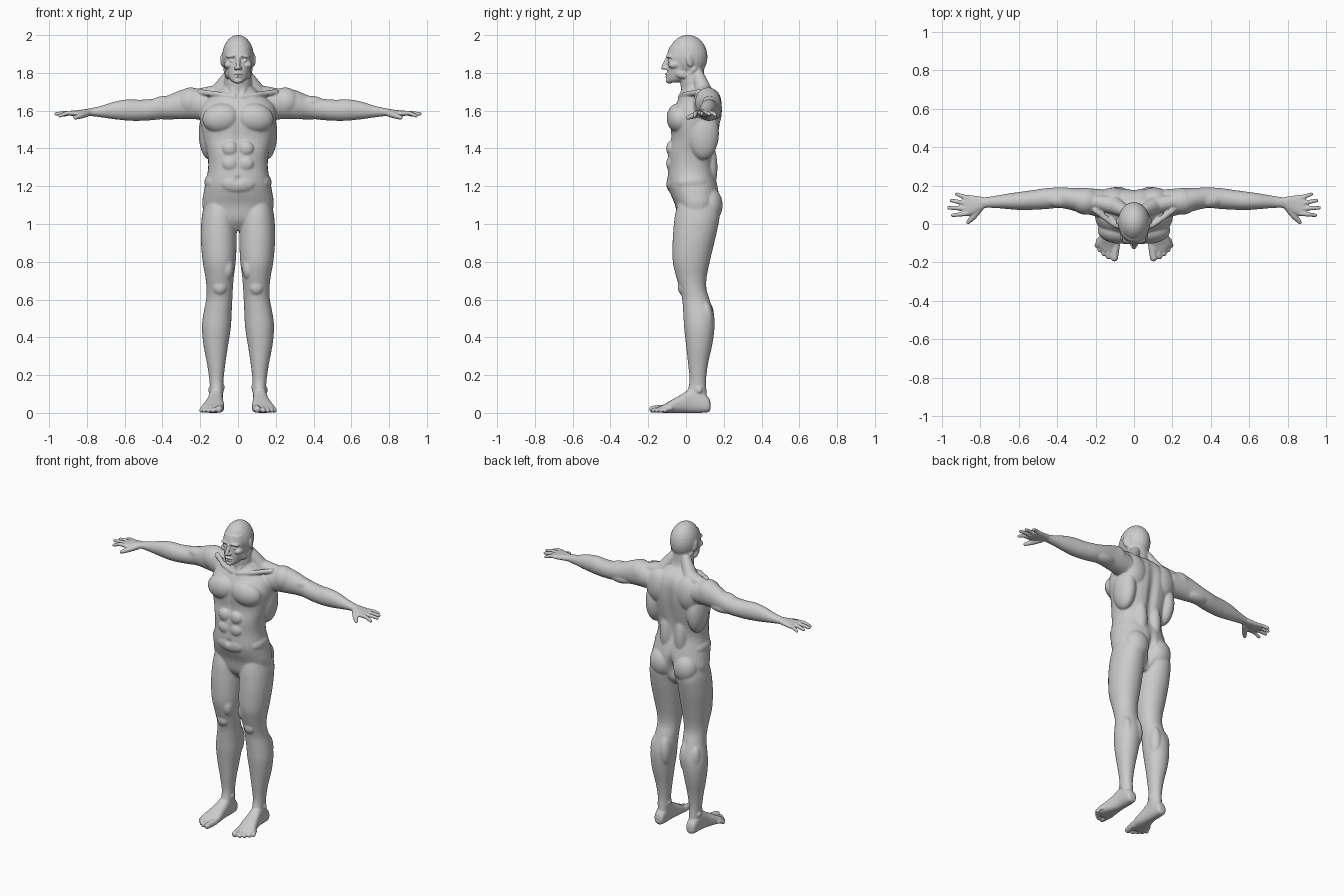
import bpy, bmesh, math
from mathutils import Matrix, Vector, Euler

bm = bmesh.new()


def loft(axis, rows, p=2.0, n=32, steps=4):
    """Closed skin through rows of (t, a0, a1, b0, b1) extents along an axis."""
    pad = [rows[0]] + list(rows) + [rows[-1]]
    fine = []
    for i in range(1, len(pad) - 2):
        for s in range(steps):
            u = s / steps
            fine.append([0.5 * (2 * q1 + (q2 - q0) * u + (2 * q0 - 5 * q1 + 4 * q2 - q3) * u * u
                                + (3 * q1 - q0 - 3 * q2 + q3) * u ** 3)
                         for q0, q1, q2, q3 in zip(*pad[i - 1:i + 3])])
    fine.append(rows[-1])
    rings = []
    for t, a0, a1, b0, b1 in fine:
        ring = []
        for k in range(n):
            c, s = math.cos(2 * math.pi * k / n), math.sin(2 * math.pi * k / n)
            a = (a0 + a1) / 2 + (a1 - a0) / 2 * math.copysign(abs(c) ** (2 / p), c)
            b = (b0 + b1) / 2 + (b1 - b0) / 2 * math.copysign(abs(s) ** (2 / p), s)
            co = [a, b]
            co.insert(axis, t)
            ring.append(bm.verts.new(co))
        rings.append(ring)
    for r, q in zip(rings, rings[1:]):
        for k in range(n):
            bm.faces.new((r[k], r[(k + 1) % n], q[(k + 1) % n], q[k]))
    bm.faces.new(rings[0][::-1])
    bm.faces.new(rings[-1])


def sym(rows):
    return [(z, -r, r, y0, y1) for z, r, y0, y1 in rows]


def ball(loc, size, rot=(0, 0, 0)):
    bmesh.ops.create_uvsphere(bm, u_segments=24, v_segments=16, radius=1,
                              matrix=Matrix.LocRotScale(Vector(loc), Euler(rot), Vector(size)))


def tube(*pts):
    """Rounded tapered chain through (x, y, z, radius) points."""
    for x, y, z, r in pts:
        ball((x, y, z), (r, r, r))
    for p, q in zip(pts, pts[1:]):
        a, b = Vector(p[:3]), Vector(q[:3])
        m = Matrix.Translation((a + b) / 2) @ (b - a).to_track_quat('Z', 'Y').to_matrix().to_4x4()
        bmesh.ops.create_cone(bm, cap_ends=True, segments=20, radius1=p[3], radius2=q[3],
                              depth=(b - a).length, matrix=m)


# Leg
loft(2, [(1.12, .03, .175, -.04, .16), (1.05, .01, .19, -.058, .178), (.98, .007, .196, -.066, .168),
         (.90, .007, .196, -.071, .15), (.80, .012, .187, -.07, .126), (.72, .022, .173, -.052, .11),
         (.66, .027, .167, -.034, .108), (.60, .03, .169, -.02, .125), (.52, .034, .184, -.014, .148),
         (.45, .038, .191, -.01, .151), (.36, .052, .183, 0, .139), (.26, .067, .164, .011, .117),
         (.17, .077, .151, .019, .106), (.10, .078, .148, .005, .11), (.03, .082, .145, .005, .112)], p=2.1)
ball((.085, .122, 1.10), (.082, .072, .095))           # buttock
ball((.055, -.02, .765), (.032, .038, .06))            # inner thigh muscle
ball((.097, -.018, .665), (.038, .026, .04))           # kneecap
ball((.075, .105, .50), (.038, .045, .10))             # calf
ball((.145, .10, .50), (.034, .042, .09))
ball((.083, .06, .135), (.014, .018, .018))            # ankle bones
ball((.147, .07, .12), (.012, .016, .018))

# Foot and toes
loft(1, [(.13, .098, .132, .02, .05), (.12, .086, .147, .004, .08), (.08, .08, .152, 0, .115),
         (.03, .079, .155, 0, .13), (-.02, .077, .166, 0, .1), (-.07, .073, .183, 0, .072),
         (-.11, .077, .194, 0, .048), (-.14, .088, .168, .002, .034)], p=2.5)
tube((.094, -.11, .024, .021), (.102, -.176, .019, .019))
for x, y, dx, dy in ((.128, -.12, .006, .052), (.149, -.11, .008, .045),
                     (.169, -.095, .009, .04), (.182, -.08, .011, .032)):
    tube((x, y, .024, .013), (x + dx * .6, y - dy * .6, .022, .011), (x + dx, y - dy, .013, .0125))

# Arm
loft(0, [(.16, .03, .18, 1.55, 1.70), (.24, .05, .186, 1.555, 1.715), (.30, .065, .187, 1.556, 1.71),
         (.38, .083, .19, 1.557, 1.678), (.45, .078, .187, 1.55, 1.663), (.52, .074, .177, 1.546, 1.658),
         (.58, .072, .169, 1.547, 1.66), (.65, .077, .159, 1.554, 1.649), (.72, .083, .147, 1.564, 1.627),
         (.78, .083, .139, 1.571, 1.613), (.82, .07, .14, 1.572, 1.606)])
ball((.25, .118, 1.645), (.08, .07, .078))             # shoulder muscle
ball((.385, .125, 1.642), (.075, .04, .036))           # biceps
ball((.37, .145, 1.588), (.09, .045, .036))            # triceps

# Hand, fingers and thumb
loft(0, [(.77, .086, .138, 1.573, 1.612), (.82, .06, .146, 1.571, 1.606), (.86, .042, .151, 1.569, 1.601),
         (.88, .043, .151, 1.572, 1.599), (.892, .055, .14, 1.576, 1.595)], p=2.4)
for x0, y0, x1, y1, z1 in ((.87, .055, .943, .045, 1.573), (.875, .081, .963, .084, 1.583),
                           (.873, .108, .95, .122, 1.581), (.862, .134, .922, .155, 1.577)):
    tube((x0, y0, 1.587, .0135), ((x0 + x1) / 2, (y0 + y1) / 2, 1.587, .0115), (x1, y1, z1, .0095))
tube((.80, .083, 1.585, .018), (.835, .038, 1.573, .016), (.862, .01, 1.563, .011))

# Torso muscles, paired
ball((.09, -.04, 1.56), (.1, .062, .078), (0, .15, .12))   # chest
ball((.15, .09, 1.48), (.058, .085, .14))                  # side of the back
ball((.105, .132, 1.60), (.085, .058, .11))                # shoulder blade
ball((.05, .125, 1.30), (.045, .042, .13))                 # lower back
ball((.13, .03, 1.22), (.048, .085, .05))                  # hip
for z in (1.40, 1.32):
    ball((.04, -.083, z), (.043, .022, .038))              # abdomen
tube((.045, .065, 1.79, .03), (.105, .098, 1.69, .048), (.2, .115, 1.683, .036))   # neck to shoulder
tube((.058, .04, 1.82, .02), (.022, -.022, 1.685, .013))                           # neck cord
tube((.02, -.03, 1.672, .014), (.1, -.005, 1.686, .014), (.2, .07, 1.698, .016))   # collarbone

# Face, paired
ball((.033, -.086, 1.888), (.032, .018, .010), (0, .1, .3))    # brow
ball((.032, -.088, 1.865), (.016, .016, .010))                 # eye
ball((.050, -.062, 1.842), (.024, .032, .02))                  # cheek
ball((.013, -.107, 1.824), (.009, .011, .008))                 # nostril
ball((.083, .02, 1.866), (.009, .02, .035), (.2, 0, .35))      # ear
ball((.052, -.03, 1.795), (.016, .04, .022), (-.4, 0, -.25))   # jaw

# Mirror every paired part
dup = bmesh.ops.duplicate(bm, geom=bm.verts[:] + bm.edges[:] + bm.faces[:])["geom"]
bmesh.ops.scale(bm, vec=(-1, 1, 1), verts=[g for g in dup if isinstance(g, bmesh.types.BMVert)])

# Torso
loft(2, sym([(.965, .09, .0, .11), (1.02, .165, -.04, .15), (1.10, .189, -.058, .172),
             (1.16, .183, -.082, .175), (1.22, .172, -.098, .165), (1.30, .158, -.096, .148),
             (1.38, .164, -.095, .155), (1.45, .184, -.08, .168), (1.52, .198, -.083, .18),
             (1.58, .203, -.08, .185), (1.64, .185, -.052, .183), (1.69, .12, -.025, .165),
             (1.73, .08, -.01, .125)]), p=2.3)
ball((0, -.075, 1.215), (.095, .03, .05))

# Neck and head
loft(2, sym([(1.62, .08, -.03, .15), (1.70, .074, -.026, .13), (1.76, .071, -.03, .1),
             (1.85, .068, -.02, .095)]))
ball((0, .01, 1.885), (.084, .104, .116))
loft(2, sym([(1.75, .026, -.095, -.04), (1.765, .043, -.102, .0), (1.80, .060, -.1, .04),
             (1.84, .069, -.099, .06), (1.89, .076, -.101, .08), (1.94, .07, -.087, .09)]), p=2.2)
ball((0, -.088, 1.758), (.025, .02, .015))
tube((0, -.098, 1.878, .010), (0, -.119, 1.828, .0125))
ball((0, -.1, 1.793), (.026, .013, .006))
ball((0, -.098, 1.781), (.021, .013, .006))

bmesh.ops.recalc_face_normals(bm, faces=bm.faces[:])
mesh = bpy.data.meshes.new("body")
bm.to_mesh(mesh)
bm.free()
body = bpy.data.objects.new("body", mesh)
bpy.context.collection.objects.link(body)

# Fuse all parts into one skin
fuse = body.modifiers.new("fuse", 'REMESH')
fuse.mode = 'VOXEL'
fuse.voxel_size = 0.005
skin = bpy.data.meshes.new_from_object(body.evaluated_get(bpy.context.evaluated_depsgraph_get()))
body.modifiers.clear()
body.data = skin

# Hollows: centre, size, push along y
dents = [((.030, -.1, 1.868), (.014, .03, .010), .009), ((-.030, -.1, 1.868), (.014, .03, .010), .009),
         ((0, -.1, 1.787), (.022, .03, .003), .006), ((0, -.1, 1.235), (.012, .03, .012), .014),
         ((0, -.1, 1.46), (.014, .05, .12), .010), ((0, .17, 1.45), (.022, .05, .17), -.018),
         ((0, .18, 1.08), (.014, .06, .06), -.04)]
fine, broad = [], []
for v in skin.vertices:
    x, y, z = v.co
    for c, s, push in dents:
        d = sum(((a - b) / r) ** 2 for a, b, r in zip((x, y, z), c, s))
        if d < 9:
            v.co.y += push * math.exp(-d / 1.5)
    v.co.z = max(v.co.z, 0)
    (fine if abs(x) > .79 or z > 1.75 or (z < .07 and y < -.08) else broad).append(v.index)

# Soften the skin, less on hands, toes and face
group = body.vertex_groups.new(name="soften")
group.add(fine, .22, 'REPLACE')
group.add(broad, 1, 'REPLACE')
soft = body.modifiers.new("soften", 'SMOOTH')
soft.factor = .5
soft.iterations = 10
soft.vertex_group = "soften"
skin.shade_smooth()
